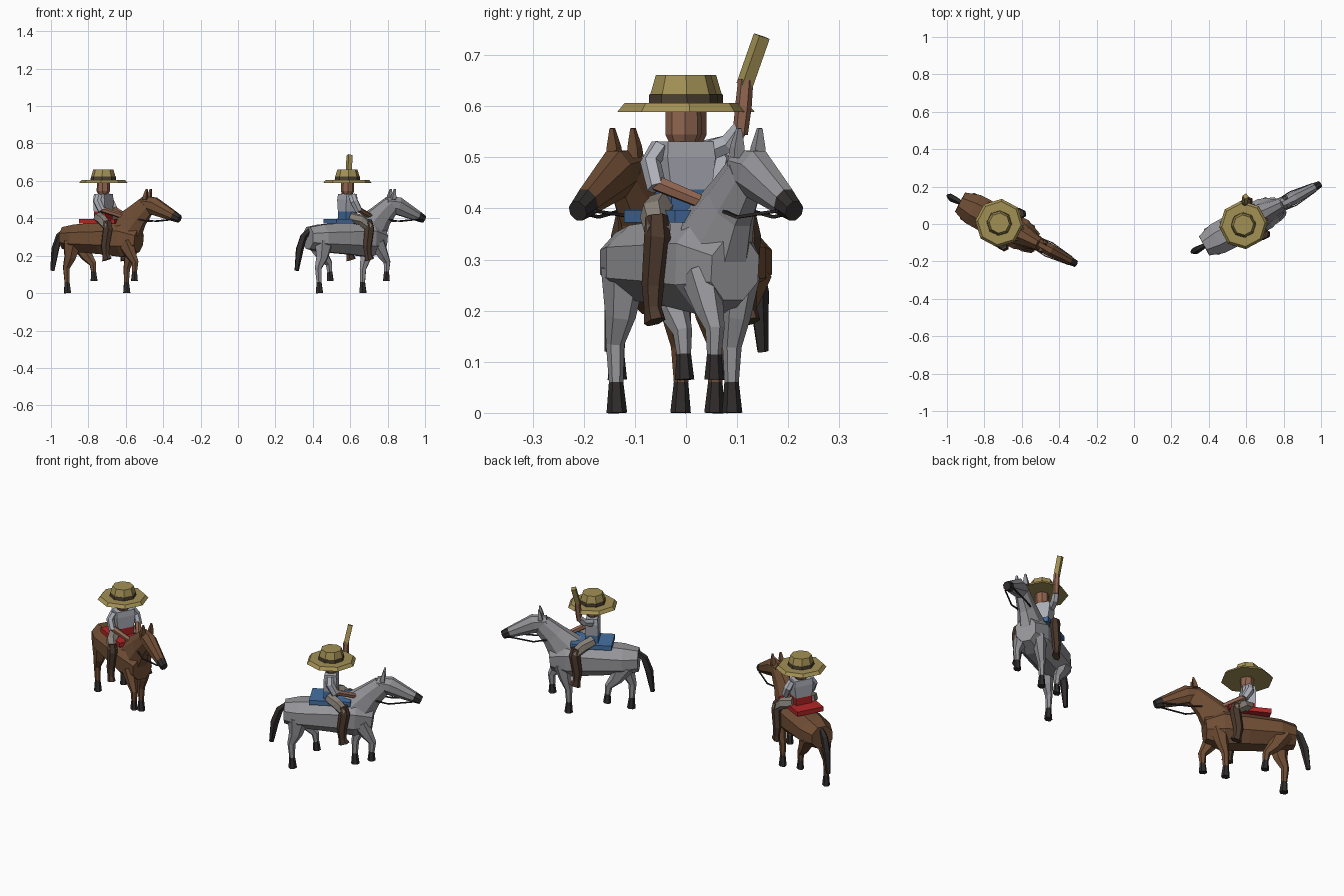
import bpy, math
from mathutils import Vector

if "Cube" in bpy.data.objects:
    bpy.data.objects.remove(bpy.data.objects["Cube"])

mats = {}
def mat(name, rgb):
    m = bpy.data.materials.new(name)
    m.diffuse_color = (*rgb, 1)
    m.use_nodes = True
    m.node_tree.nodes["Principled BSDF"].inputs["Base Color"].default_value = m.diffuse_color
    mats[name] = m

mat("bay", (.16, .075, .035)); mat("grey", (.30, .30, .32)); mat("dark", (.03, .025, .025))
mat("straw", (.36, .28, .09)); mat("band", (.07, .05, .03)); mat("skin", (.28, .13, .08))
mat("shirt", (.42, .43, .48)); mat("red", (.45, .02, .02)); mat("blue", (.06, .16, .36))
mat("trousers", (.25, .22, .19)); mat("leather", (.07, .04, .025)); mat("blaze", (.36, .33, .30))


def build(name, verts, faces, fmats, names):
    me = bpy.data.meshes.new(name)
    me.from_pydata(verts, [], faces)
    for n in names:
        me.materials.append(mats[n])
    for p, i in zip(me.polygons, fmats):
        p.material_index = i
    ob = bpy.data.objects.new(name, me)
    bpy.context.collection.objects.link(ob)
    ob.location, ob.rotation_euler = PLACE
    return ob


def loft(name, rows, colours, n=8):
    """Flat-sided tube through rows of (x, y, z, half_width, half_depth); one colour per segment."""
    pts = [Vector(r[:3]) for r in rows]
    verts, faces, fm = [], [], []
    names = [colours] if isinstance(colours, str) else list(dict.fromkeys(colours))
    k = 1 / math.cos(math.pi / n)
    for i, r in enumerate(rows):
        t = (pts[min(i + 1, len(pts) - 1)] - pts[max(i - 1, 0)]).normalized()
        side = Vector((0, 1, 0))
        side = (side - t * side.dot(t)).normalized()
        up = t.cross(side)
        for j in range(n):
            a = 2 * math.pi * (j + .5) / n
            verts.append(pts[i] + k * (side * math.cos(a) * r[3] + up * math.sin(a) * r[4]))
    for i in range(len(rows) - 1):
        c = 0 if isinstance(colours, str) else names.index(colours[i])
        for j in range(n):
            a, b = i * n + j, i * n + (j + 1) % n
            faces.append((a, b, b + n, a + n))
            fm.append(c)
    faces += [tuple(reversed(range(n))), tuple(range(len(verts) - n, len(verts)))]
    fm += [fm[0], fm[-1]]
    return build(name, verts, faces, fm, names)


def flat(rows, y=0):
    """Rows of (x, z, half_width, half_depth) in one upright plane."""
    return [(x, y, z, w, d) for x, z, w, d in rows]


def horse(tag, coat, face):
    loft(tag + "_horse_body", flat([(-.238, .295, .058, .058), (-.16, .294, .085, .073), (0, .293, .088, .085),
                                    (.13, .291, .086, .098), (.215, .282, .052, .062)]), coat)
    loft(tag + "_horse_neck", flat([(.135, .335, .062, .095), (.2, .41, .042, .064), (.262, .468, .031, .05)]), coat)
    loft(tag + "_horse_head", flat([(.232, .48, .027, .034), (.3, .468, .034, .047), (.425, .412, .023, .027),
                                    (.462, .395, .018, .02)]), [coat, coat, "dark"])
    # lighter strip down the face
    loft(tag + "_face_stripe", flat([(.322, .503, .013, .003), (.43, .436, .009, .003)]), face, 4)
    for s, side in ((1, "left"), (-1, "right")):
        loft(f"{tag}_{side}_ear", flat([(.265, .5, .012, .012), (.268, .52, .011, .01), (.275, .557, .004, .004)],
                                       s * .023), coat, 4)
    # trotting legs: diagonal pairs planted and lifted
    legs = {
        "right_hind_leg": (-.045, [(-.165, .28, .035, .05), (-.178, .19, .025, .03), (-.2, .135, .015, .018),
                                   (-.196, .06, .012, .013), (-.193, 0, .017, .019)]),
        "left_hind_leg": (.045, [(-.17, .28, .035, .05), (-.125, .2, .025, .03), (-.088, .158, .016, .018),
                                 (-.083, .115, .012, .013), (-.08, .065, .016, .018)]),
        "left_front_leg": (.045, [(.15, .27, .032, .042), (.135, .19, .024, .028), (.118, .13, .016, .017),
                                  (.116, .06, .012, .013), (.118, 0, .017, .019)]),
        "right_front_leg": (-.045, [(.155, .27, .032, .042), (.195, .2, .023, .026), (.216, .165, .016, .018),
                                    (.213, .115, .012, .013), (.212, .065, .016, .018)]),
    }
    for leg, (y, rows) in legs.items():
        loft(f"{tag}_{leg}", flat(rows, y), [coat] * 3 + ["dark"], 6)
    loft(tag + "_horse_tail", flat([(-.222, .34, .01, .012), (-.265, .305, .015, .016), (-.29, .235, .017, .018),
                                    (-.308, .12, .009, .01)]), "dark", 5)
    # bridle straps and reins
    for s, side in ((1, "left"), (-1, "right")):
        loft(f"{tag}_{side}_rein", [(.43, s * .022, .395, .003, .003), (.3, s * .04, .383, .003, .003),
                                    (.12, s * .022, .412, .003, .003)], "dark", 4)


def rider(tag, cloth, raised):
    # saddle blanket
    loft(tag + "_saddle_blanket", [(0, 0, .372, .075, .106), (0, 0, .397, .075, .106)], cloth, 4) \
        .data.transform(SQUARE)
    # torso with sash
    loft(tag + "_rider_torso", [(0, 0, .395, .045, .034), (0, 0, .437, .045, .034), (0, 0, .5, .053, .034),
                                (0, 0, .531, .05, .03)], [cloth, "shirt", "shirt"], 4).data.transform(SQUARE)
    loft(tag + "_rider_head", [(0, 0, .525, .024, .024), (0, 0, .545, .033, .033), (0, 0, .6, .032, .032)], "skin", 8)
    # wide hat with band and dented crown
    loft(tag + "_hat_brim", [(0, 0, .589, .12, .12), (0, 0, .606, .107, .107)], "straw")
    loft(tag + "_hat_crown", [(0, 0, z, r, r) for z, r in ((.604, .063), (.624, .062), (.624, .06), (.661, .05),
                              (.661, .037), (.648, .033))], ["band", "straw", "straw", "straw", "band"])
    for s, side in ((1, "left"), (-1, "right")):
        loft(f"{tag}_{side}_thigh", [(-.005, s * .045, .405, .026, .026), (.04, s * .085, .39, .026, .026),
                                     (.082, s * .1, .352, .022, .022)], "trousers", 6)
        loft(f"{tag}_{side}_boot", [(.072, s * .098, .385, .018, .022), (.08, s * .1, .345, .022, .025),
                                    (.066, s * .103, .25, .018, .022), (.07, s * .105, .205, .014, .018),
                                    (.078, s * .105, .178, .016, .026)], "leather", 6)
        if raised and side == "left":
            # arm lifted with a short baton
            loft(tag + "_raised_sleeve", [(0, .05, .512, .018, .02), (.035, .082, .527, .017, .018),
                                          (.058, .098, .56, .013, .014)], "shirt", 6)
            loft(tag + "_raised_forearm", [(.056, .096, .545, .013, .013), (.062, .1, .6, .014, .014),
                                           (.064, .104, .652, .013, .013)], "skin", 6)
            loft(tag + "_baton", [(.062, .102, .64, .012, .012), (.082, .13, .737, .012, .012)], "straw", 4)
        else:
            loft(f"{tag}_{side}_sleeve", [(0, s * .052, .522, .016, .018), (.002, s * .074, .49, .017, .02),
                                          (.03, s * .075, .44, .016, .018)], "shirt", 6)
            loft(f"{tag}_{side}_forearm", [(.022, s * .074, .45, .014, .014), (.125, s * .024, .412, .012, .012)],
                 "skin", 6)


# four-sided lofts made with flat faces already sit square to the axes
from mathutils import Matrix
SQUARE = Matrix.Identity(4)

for tag, coat, face, cloth, raised, x, y, deg in (
        ("bay", "bay", "blaze", "red", False, -.72, .005, -28),
        ("pale", "grey", "grey", "blue", True, .585, -.005, 28)):
    PLACE = (Vector((x, y, 0)), (0, 0, math.radians(deg)))
    horse(tag, coat, face)
    rider(tag, cloth, raised)
